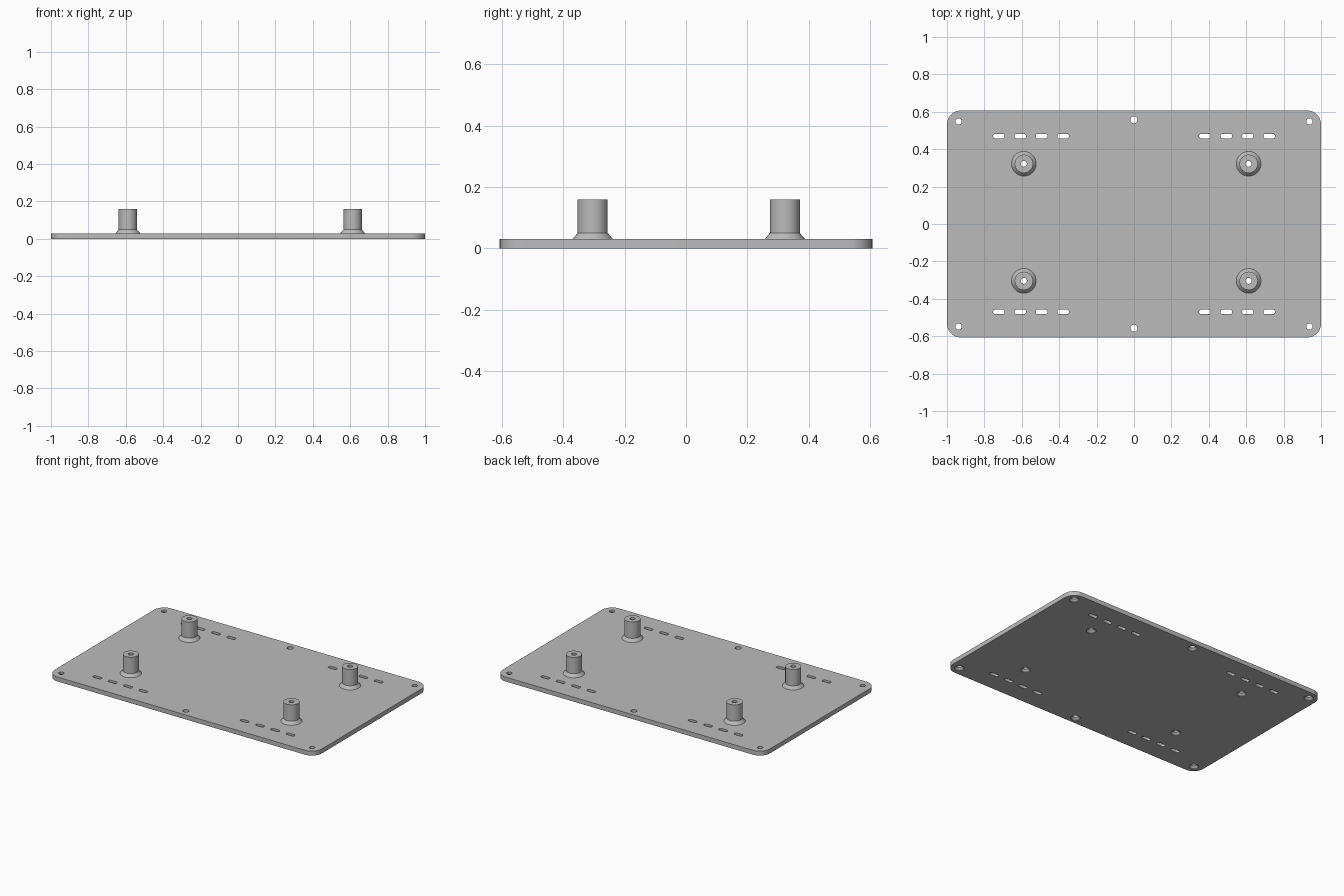
import bpy
import bmesh
from math import cos, sin, pi, radians
from mathutils import Matrix, Vector

cube = bpy.data.objects.get("Cube")
if cube:
    bpy.data.objects.remove(cube, do_unlink=True)

LENGTH, WIDTH, THICK = 2.0, 1.214, 0.03
HOLE, SINK = 0.016, 0.03
STANDOFFS = [(x, y) for x in (-0.589, 0.613) for y in (-0.304, 0.322)]

grey = bpy.data.materials.new("plain grey")
grey.use_nodes = True
grey.diffuse_color = (0.5, 0.5, 0.5, 1)
grey.node_tree.nodes["Principled BSDF"].inputs["Base Color"].default_value = (0.5, 0.5, 0.5, 1)


def rounded_prism(bm, centre, size, radius, z0, z1, steps):
    """Vertical prism with a rounded rectangle as its outline."""
    verts = []
    corners = [(1, 1), (-1, 1), (-1, -1), (1, -1)]
    for quarter, (sx, sy) in enumerate(corners):
        cx = centre[0] + sx * (size[0] / 2 - radius)
        cy = centre[1] + sy * (size[1] / 2 - radius)
        for i in range(steps + 1):
            a = (quarter + i / steps) * pi / 2
            verts.append(bm.verts.new((cx + radius * cos(a), cy + radius * sin(a), z0)))
    bmesh.ops.remove_doubles(bm, verts=verts, dist=1e-5)
    base = bm.faces.new([v for v in verts if v.is_valid])
    top = bmesh.ops.extrude_face_region(bm, geom=[base], use_keep_orig=True)["geom"]
    moved = [g for g in top if isinstance(g, bmesh.types.BMVert)]
    bmesh.ops.translate(bm, verts=moved, vec=(0, 0, z1 - z0))


def lathe(bm, centre, profile, sides=32):
    """Turn a (radius, height) profile about a vertical axis."""
    rings = []
    for r, z in profile:
        count = sides if r > 0 else 1
        rings.append([bm.verts.new((centre[0] + r * cos(2 * pi * i / sides),
                                    centre[1] + r * sin(2 * pi * i / sides), z))
                      for i in range(count)])
    for low, high in zip(rings, rings[1:]):
        for i in range(sides):
            j = (i + 1) % sides
            quad = [low[i % len(low)], low[j % len(low)],
                    high[j % len(high)], high[i % len(high)]]
            bm.faces.new(list(dict.fromkeys(quad)))


def finish(name, bm):
    bmesh.ops.recalc_face_normals(bm, faces=bm.faces[:])
    mesh = bpy.data.meshes.new(name)
    bm.to_mesh(mesh)
    bm.free()
    mesh.materials.append(grey)
    obj = bpy.data.objects.new(name, mesh)
    bpy.context.collection.objects.link(obj)
    return obj


def smooth(obj):
    bpy.ops.object.select_all(action='DESELECT')
    obj.select_set(True)
    bpy.context.view_layer.objects.active = obj
    bpy.ops.object.shade_smooth_by_angle(angle=radians(30))


# Base plate with rounded corners
bm = bmesh.new()
rounded_prism(bm, (0, 0), (LENGTH, WIDTH), 0.075, 0, THICK, 10)
plate = finish("base_plate", bm)

# Cutter for screw holes, countersunk from below, and cable tie slots
bm = bmesh.new()
holes = [(x, y, 0.017) for x in (-0.938, 0.938) for y in (-0.548, 0.548)]
holes += [(0, y, 0.019) for y in (-0.557, 0.557)]
holes += [(x, y, HOLE) for x, y in STANDOFFS]
for x, y, r in holes:
    depth = SINK - r
    lathe(bm, (x, y), [(0, -0.01), (SINK, -0.01), (SINK, 0.003),
                       (r, 0.003 + depth), (r, 0.05), (0, 0.05)])
for side in (-1, 1):
    for y in (-0.47, 0.47):
        for i in range(4):
            x = side * 0.551 + (i - 1.5) * 0.1145
            rounded_prism(bm, (x, y), (0.062, 0.025), 0.0115, -0.01, 0.05, 5)
cutter = finish("hole_cutter", bm)
cutter.hide_render = True

cut = plate.modifiers.new("holes", 'BOOLEAN')
cut.operation = 'DIFFERENCE'
cut.solver = 'EXACT'
cut.object = cutter
bpy.context.view_layer.objects.active = plate
bpy.ops.object.modifier_apply(modifier=cut.name)
bpy.data.objects.remove(cutter, do_unlink=True)
smooth(plate)

# Hollow standoffs with flared feet
for n, centre in enumerate(STANDOFFS, 1):
    bm = bmesh.new()
    lathe(bm, centre, [(0.066, THICK), (0.049, 0.05), (0.049, 0.16),
                       (HOLE, 0.16), (HOLE, THICK), (0.066, THICK)])
    bmesh.ops.remove_doubles(bm, verts=bm.verts[:], dist=1e-5)
    smooth(finish(f"standoff_{n}", bm))
